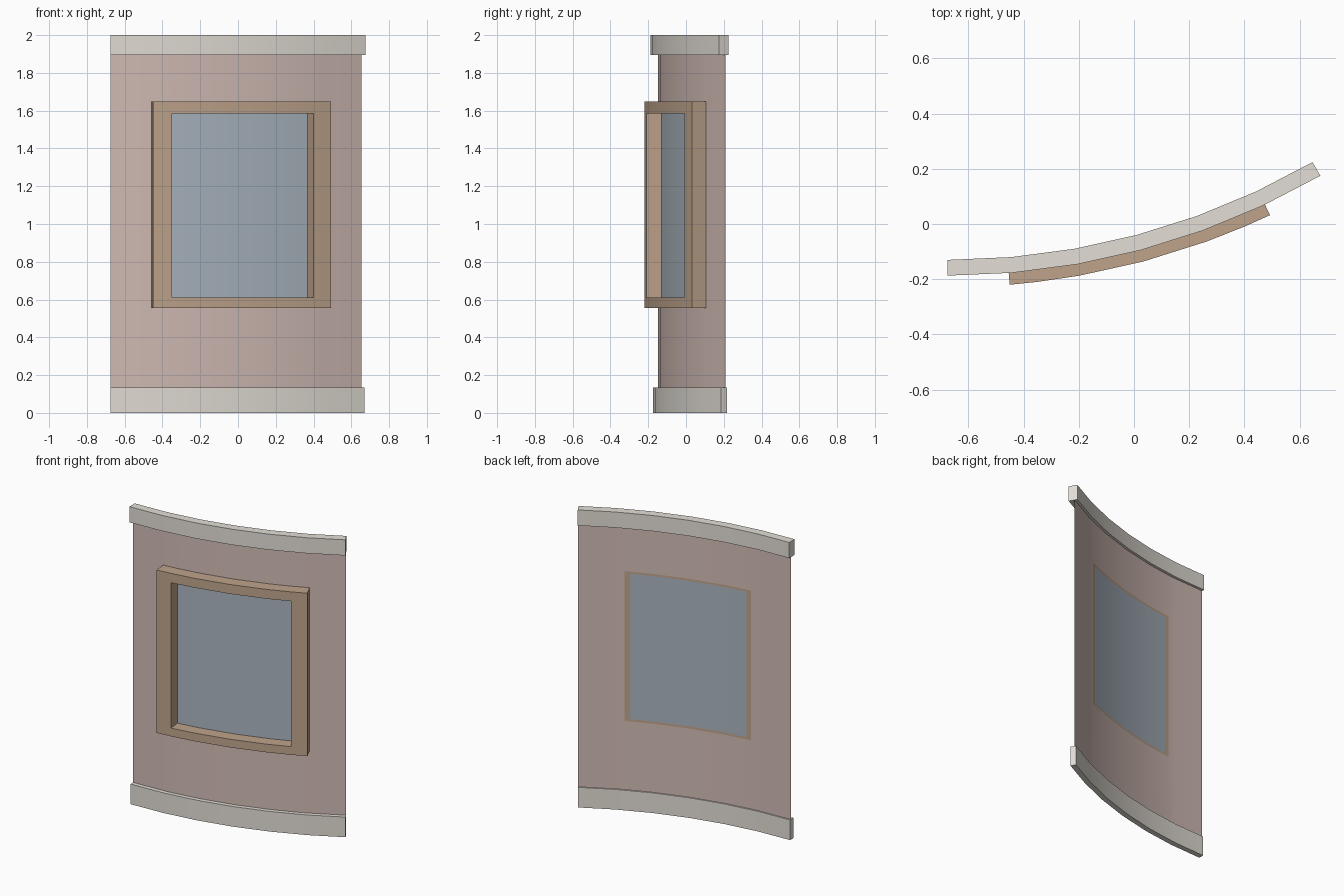
import bpy, bmesh
from math import sin, cos, radians

if "Cube" in bpy.data.objects:
    bpy.data.objects.remove(bpy.data.objects["Cube"])

CX, CY = -0.675, 2.513   # axis of the 30 degree arc
R_WALL = 2.66


def material(name, rgb):
    m = bpy.data.materials.new(name)
    m.diffuse_color = (*rgb, 1)
    m.use_nodes = True
    m.node_tree.nodes["Principled BSDF"].inputs["Base Color"].default_value = m.diffuse_color
    return m


def point(r, deg, z):
    return (CX + r * sin(radians(deg)), CY - r * cos(radians(deg)), z)


def curved_panel(name, mat, r_front, span, zs, r_back=None, hole=None):
    """Curved sheet, optionally with a (a0, a1, z0, z1) hole, thickened to r_back."""
    angles = set(span) | {a for a in range(0, 31, 5) if span[0] < a < span[1]}
    heights = set(zs)
    if hole:
        angles |= set(hole[:2])
        heights |= set(hole[2:])
    angles, heights = sorted(angles), sorted(heights)
    bm = bmesh.new()
    grid = {(a, z): bm.verts.new(point(r_front, a, z)) for a in angles for z in heights}
    for a, b in zip(angles, angles[1:]):
        for c, d in zip(heights, heights[1:]):
            if hole and hole[0] <= a < hole[1] and hole[2] <= c < hole[3]:
                continue
            bm.faces.new((grid[a, c], grid[b, c], grid[b, d], grid[a, d]))
    bmesh.ops.delete(bm, geom=[v for v in bm.verts if not v.link_faces], context='VERTS')
    if r_back:
        ext = bmesh.ops.extrude_face_region(bm, geom=bm.faces[:], use_keep_orig=True)
        k = r_back / r_front
        for v in ext["geom"]:
            if isinstance(v, bmesh.types.BMVert):
                v.co.x = CX + (v.co.x - CX) * k
                v.co.y = CY + (v.co.y - CY) * k
        bmesh.ops.recalc_face_normals(bm, faces=bm.faces[:])
    mesh = bpy.data.meshes.new(name)
    bm.to_mesh(mesh)
    bm.free()
    mesh.materials.append(mat)
    obj = bpy.data.objects.new(name, mesh)
    bpy.context.collection.objects.link(obj)
    bpy.ops.object.select_all(action='DESELECT')
    obj.select_set(True)
    bpy.context.view_layer.objects.active = obj
    bpy.ops.object.shade_smooth_by_angle(angle=radians(30))
    return obj


brick = material("brick", (0.64, 0.50, 0.46))
stone = material("stone", (0.77, 0.73, 0.67))
wood = material("wood", (0.52, 0.37, 0.26))
pane = material("pane", (0.40, 0.46, 0.52))

# Wall sheet with window hole
curved_panel("wall", brick, R_WALL, (0, 30), (0.0, 2.0), hole=(6.15, 23.85, 0.595, 1.60))
# Stone bands at top and bottom
curved_panel("cornice", stone, 2.70, (0, 30), (1.895, 2.0), r_back=2.643)
curved_panel("base_trim", stone, 2.688, (0, 30), (0.0, 0.135), r_back=2.652)
# Window frame and glass
curved_panel("window_frame", wood, 2.742, (4.7, 25.2), (0.555, 1.648),
             r_back=R_WALL + 0.001, hole=(6.8, 23.1, 0.61, 1.585))
curved_panel("window_glass", pane, R_WALL + 0.001, (6.8, 23.1), (0.61, 1.585))
